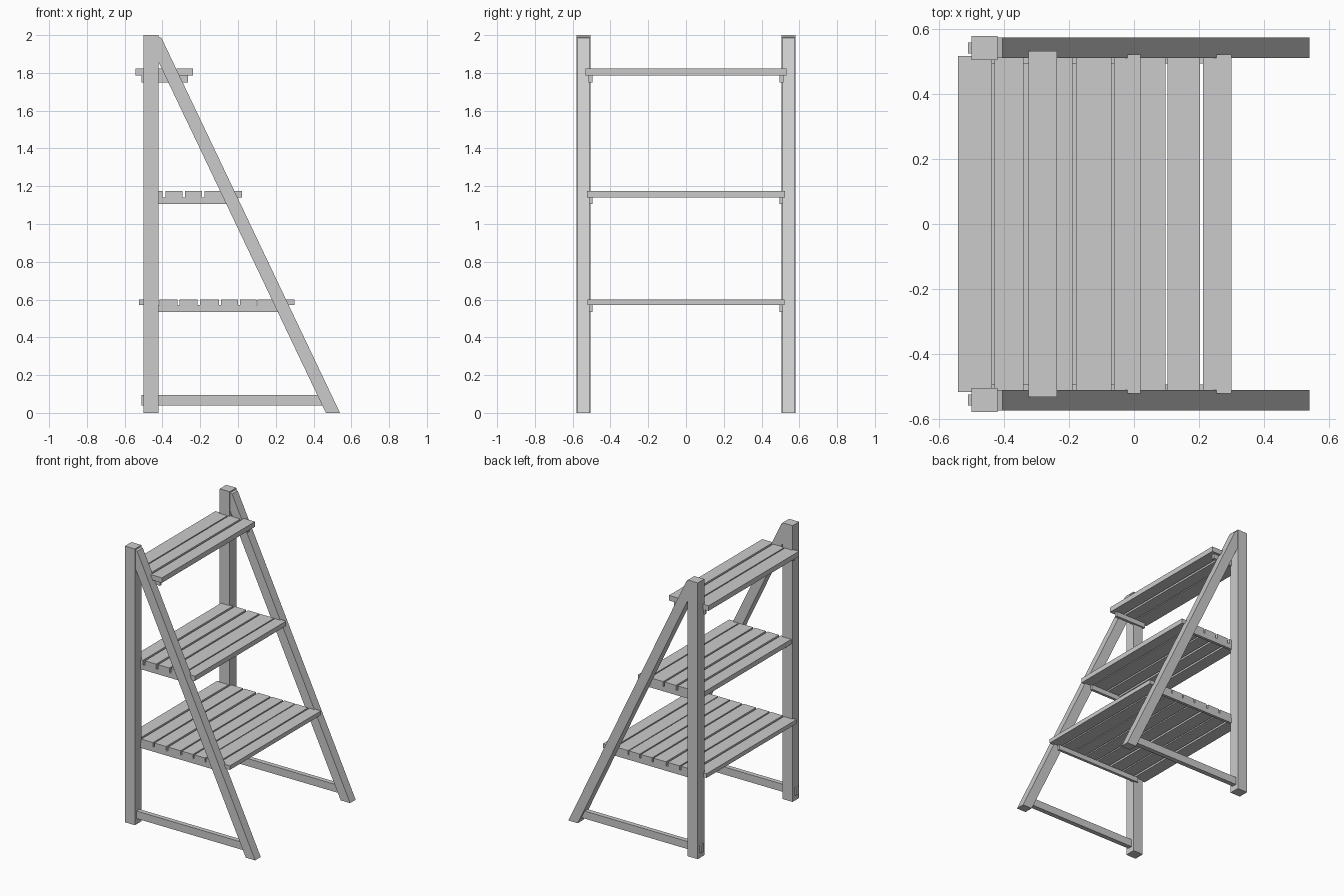
import bpy

if "Cube" in bpy.data.objects:
    bpy.data.objects.remove(bpy.data.objects["Cube"])


def prism(name, profile, y0, y1):
    """Extrude an x-z profile from y0 to y1."""
    n = len(profile)
    verts = [(x, y0, z) for x, z in profile] + [(x, y1, z) for x, z in profile]
    faces = [tuple(range(n)), tuple(range(2 * n - 1, n - 1, -1))]
    faces += [(i, i + n, (i + 1) % n + n, (i + 1) % n) for i in range(n)]
    mesh = bpy.data.meshes.new(name)
    mesh.from_pydata(verts, [], faces)
    mesh.update()
    obj = bpy.data.objects.new(name, mesh)
    bpy.context.collection.objects.link(obj)
    return obj


def box(name, x0, x1, y0, y1, z0, z1):
    return prism(name, [(x0, z0), (x1, z0), (x1, z1), (x0, z1)], y0, y1)


# shelf: slat bottom z, slat top z, support x range, slats (x0, x1, half length)
shelves = {
    "lower": (0.57, 0.60, -0.45, 0.235, [
        (-0.525, -0.43, 0.515), (-0.415, -0.32, 0.515), (-0.31, -0.215, 0.515),
        (-0.20, -0.10, 0.515), (-0.09, 0.0, 0.515), (0.01, 0.097, 0.515),
        (0.103, 0.203, 0.515), (0.213, 0.30, 0.522)]),
    "middle": (1.14, 1.175, -0.45, -0.05, [
        (-0.49, -0.40, 0.515), (-0.385, -0.295, 0.515), (-0.28, -0.19, 0.515),
        (-0.178, -0.07, 0.515), (-0.062, 0.02, 0.523)]),
    "top": (1.785, 1.822, -0.512, -0.265, [
        (-0.543, -0.438, 0.518), (-0.43, -0.34, 0.515), (-0.325, -0.237, 0.533)]),
}

# side frames, mirrored across y
for side, s in (("front", -1), ("back", 1)):
    def span(a, b):
        return sorted((s * a, s * b))

    # upright post
    box(side + "_post", -0.50, -0.42, *span(0.505, 0.58), 0, 2)
    # sloping leg meeting the post near its top
    prism(side + "_sloping_leg",
          [(0.465, 0), (0.54, 0), (-0.405, 1.985), (-0.42, 1.99), (-0.42, 1.857)],
          *span(0.511, 0.575))
    # bottom stretcher, its end poking through the post
    prism(side + "_stretcher",
          [(-0.512, 0.04), (0.45, 0.04), (0.425, 0.095), (-0.512, 0.095)],
          *span(0.526, 0.56))
    # cleats carrying the slats
    for level, (z0, z1, x0, x1, slats) in shelves.items():
        box(f"{side}_{level}_cleat", x0, x1, *span(0.495, 0.515), z0 - 0.035, z0)

# shelf slats
for level, (z0, z1, x0, x1, slats) in shelves.items():
    for i, (a, b, half) in enumerate(slats):
        box(f"{level}_slat_{i + 1}", a, b, -half, half, z0, z1)

# consistent outward normals
import bmesh
for obj in bpy.context.collection.objects:
    bm = bmesh.new()
    bm.from_mesh(obj.data)
    bmesh.ops.recalc_face_normals(bm, faces=bm.faces)
    bm.to_mesh(obj.data)
    bm.free()
